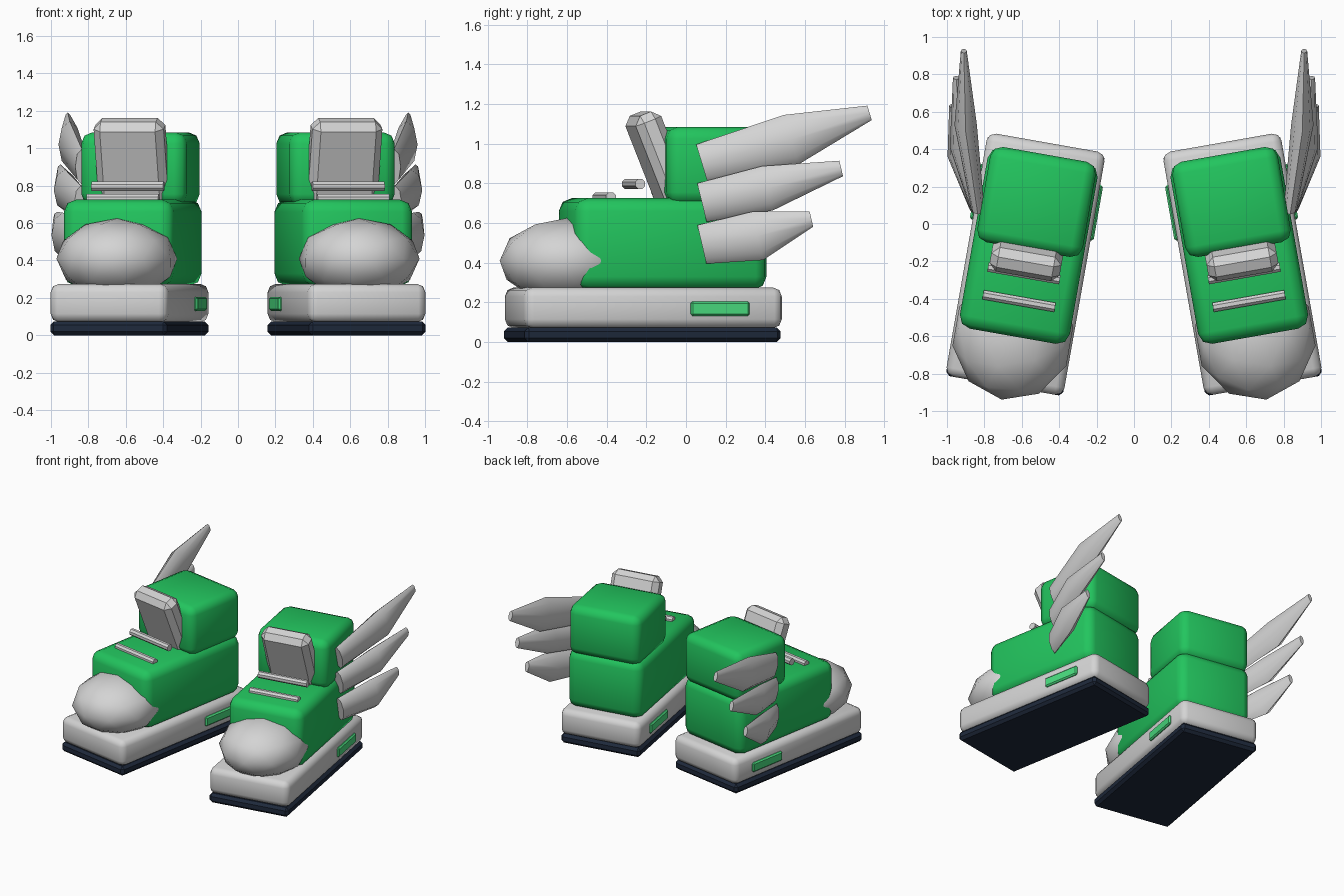
import bpy, bmesh, math
from mathutils import Matrix, Vector

if "Cube" in bpy.data.objects:
    bpy.data.objects.remove(bpy.data.objects["Cube"])


def material(name, r, g, b):
    m = bpy.data.materials.new(name)
    m.use_nodes = True
    m.diffuse_color = (r, g, b, 1)
    m.node_tree.nodes["Principled BSDF"].inputs["Base Color"].default_value = (r, g, b, 1)
    return m


GREEN = material("green", 0.016, 0.558, 0.112)
LIGHT_GREEN = material("light green", 0.069, 0.73, 0.216)
GREY = material("pale grey", 0.66, 0.66, 0.66)
NAVY = material("dark navy", 0.013, 0.022, 0.044)

# Placement of the left shoe: toe turned outward
SHOE = Matrix.Translation((0.58, -0.215, 0)) @ Matrix.Rotation(math.radians(10), 4, "Z")


def finish(name, bm, mat, placement=SHOE, angle=None):
    """Place the part on the left shoe and mirror it to the right one."""
    bm.transform(placement)
    bmesh.ops.recalc_face_normals(bm, faces=bm.faces)
    mesh = bpy.data.meshes.new(name)
    bm.to_mesh(mesh)
    bm.free()
    mesh.materials.append(mat)
    ob = bpy.data.objects.new(name, mesh)
    bpy.context.collection.objects.link(ob)
    if angle:
        bpy.ops.object.select_all(action="DESELECT")
        ob.select_set(True)
        bpy.context.view_layer.objects.active = ob
        bpy.ops.object.shade_smooth_by_angle(angle=math.radians(angle))
    mirror = ob.modifiers.new("mirror", "MIRROR")
    mirror.use_mirror_merge = False
    return ob


def block(name, size, centre, mat, bevel, segments=1, tilt=0, angle=None):
    bm = bmesh.new()
    bmesh.ops.create_cube(bm, size=1)
    bmesh.ops.scale(bm, vec=size, verts=bm.verts)
    bmesh.ops.bevel(bm, geom=bm.edges[:], offset=bevel, segments=segments,
                    profile=0.5, affect="EDGES")
    bm.transform(Matrix.Translation(centre) @ Matrix.Rotation(tilt, 4, "X"))
    return finish(name, bm, mat, angle=angle)


def lace(name, y, z):
    bm = bmesh.new()
    bmesh.ops.create_cone(bm, cap_ends=True, segments=8, radius1=0.027,
                          radius2=0.027, depth=0.39)
    bm.transform(Matrix.Translation((0, y, z)) @ Matrix.Rotation(math.pi / 2, 4, "Y")
                 @ Matrix.Rotation(math.pi / 8, 4, "Z"))
    return finish(name, bm, GREY)


def feather(name, stations):
    """Loft of flattened octagons; station = x, y, z, half height, half thickness."""
    bm = bmesh.new()
    axis = Vector(stations[-1][:3]) - Vector(stations[0][:3])
    out = Vector((1, 0, 0))
    up = out.cross(axis).normalized()
    rings = []
    for x, y, z, height, thick in stations:
        ring = []
        for i in range(8):
            a = i * math.pi / 4
            ring.append(bm.verts.new(Vector((x, y, z)) + up * height * math.cos(a)
                                     + out * thick * math.sin(a)))
        rings.append(ring)
    for r, q in zip(rings, rings[1:]):
        for i in range(8):
            j = (i + 1) % 8
            bm.faces.new((r[i], r[j], q[j], q[i]))
    bm.faces.new(rings[0])
    bm.faces.new(rings[-1])
    return finish(name, bm, GREY, Matrix.Identity(4), 50)


# Soles
block("outsole", (0.635, 1.31, 0.074), (0, -0.005, 0.037), NAVY, 0.02)
block("midsole", (0.64, 1.32, 0.205), (0, 0, 0.1725), GREY, 0.045, 2, angle=50)

# Shoe body and ankle
block("upper", (0.597, 0.98, 0.46), (0, 0.099, 0.495), GREEN, 0.065, 2, angle=50)
block("ankle", (0.573, 0.517, 0.39), (0, 0.338, 0.89), GREEN, 0.06, 2, angle=50)

# Rounded toe cap
toe = bmesh.new()
bmesh.ops.create_icosphere(toe, subdivisions=2, radius=1)
bmesh.ops.scale(toe, vec=(0.325, 0.345, 0.215), verts=toe.verts)
bmesh.ops.translate(toe, vec=(0, -0.39, 0.41), verts=toe.verts)
finish("toe_cap", toe, GREY, angle=50)

# Forward-leaning tongue and laces
block("tongue", (0.38, 0.14, 0.54), (0, 0.085, 0.9), GREY, 0.04, tilt=0.38)
lace("lower_lace", -0.2, 0.73)
lace("upper_lace", -0.05, 0.797)

# Lights on both sides of the midsole
for label, side in (("outer", 1), ("inner", -1)):
    block(label + "_light", (0.04, 0.3, 0.075), (side * 0.316, 0.336, 0.168),
          LIGHT_GREEN, 0.01)

# Wing of three feathers on the outer side
feather("top_feather", [(0.835, 0.08, 0.9, 0.1, 0.035), (0.9, 0.53, 1.02, 0.13, 0.06),
                        (0.91, 0.925, 1.155, 0.038, 0.016)])
feather("middle_feather", [(0.84, 0.08, 0.703, 0.1, 0.035), (0.925, 0.41, 0.775, 0.115, 0.06),
                           (0.95, 0.782, 0.875, 0.04, 0.018)])
feather("lower_feather", [(0.845, 0.08, 0.492, 0.1, 0.035), (0.937, 0.36, 0.535, 0.125, 0.06),
                          (0.97, 0.632, 0.62, 0.04, 0.018)])
